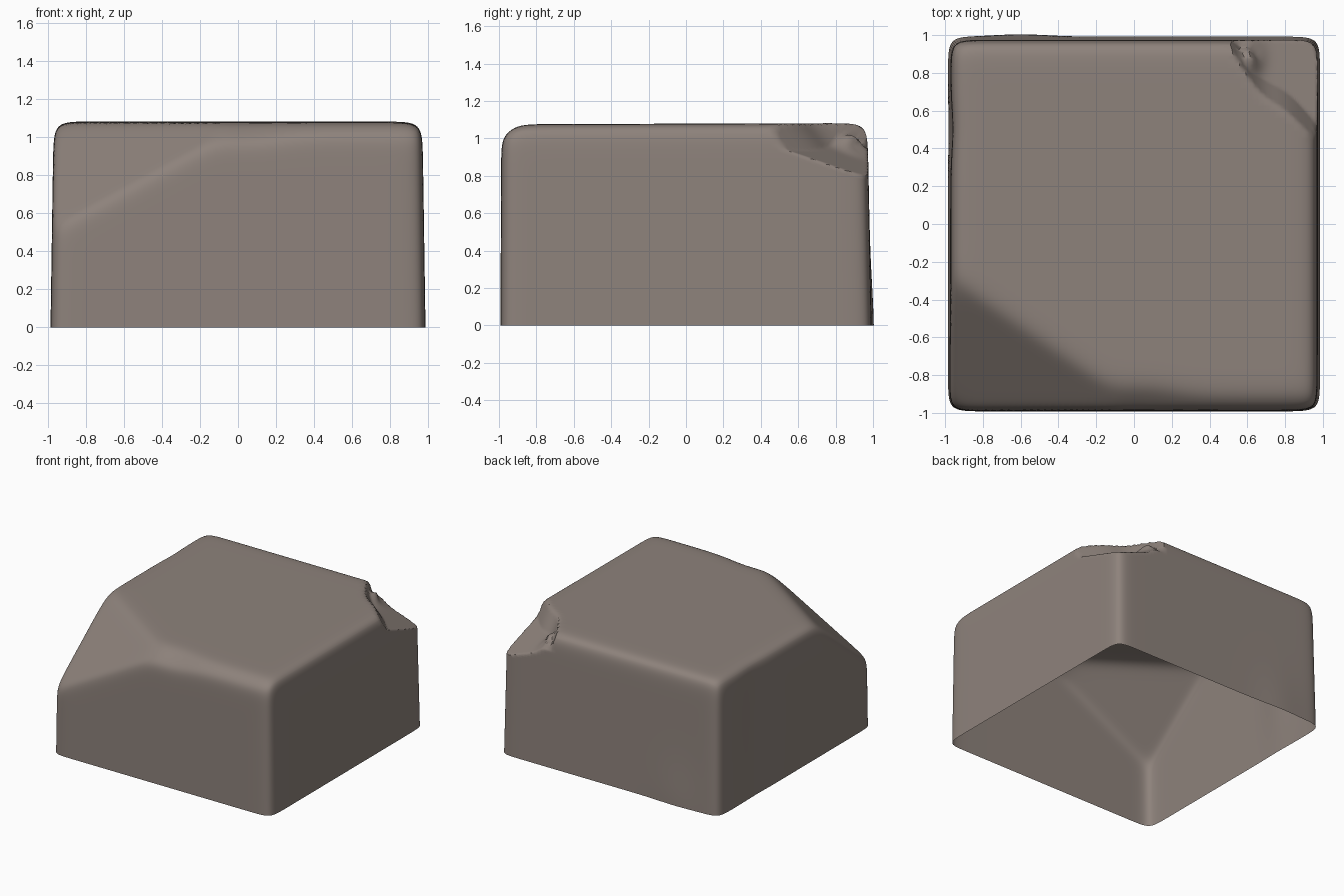
import bpy, bmesh, math
from mathutils import Vector

if "Cube" in bpy.data.objects:
    bpy.data.objects.remove(bpy.data.objects["Cube"])

TOP = 1.08


def dual(n, d):
    """Plane n.p = d, scaled so that dual.p = 1 on the plane."""
    return Vector(n) / d


def plane3(a, b, c):
    a, b, c = Vector(a), Vector(b), Vector(c)
    n = (b - a).cross(c - a)
    return n / n.dot(a)


def soft_max(vals, k):
    return sum(max(v, 0.0) ** k for v in vals) ** (1.0 / k)


def bump(a, b, w):
    return math.exp(-((a - b) / w) ** 2)


# slightly tapered walls and the top
WALLS = [dual((1, 0, 0.015), 0.985), dual((-1, 0, 0.015), 0.985),
         dual((0, -1, 0.004), 0.992), dual((0, 1, 0.02), 0.992),
         dual((0, -0.003, 1), 1.079)]
# worn front top edge
FRONT_WEAR = dual((0, -0.09, 0.11), 0.201)
# large broken corner, front left
CHIP = plane3((-0.05, -0.98, 1.02), (-0.97, -0.98, 0.52), (-0.97, -0.35, 1.02))
# small notch, back right: sloping floor and steep wall
NOTCH_FLOOR = plane3((0.97, 0.35, 1.0), (0.97, 0.97, 0.79), (0.5, 0.97, 0.95))
NOTCH_WALL = plane3((0.5, 0.95, 1.08), (0.97, 0.42, 1.08), (0.80, 0.75, 0.9))


def gauge(p):
    """1 on the stone's surface, measured along rays from the base centre."""
    box = soft_max([w.dot(p) for w in WALLS], 26)
    wear = FRONT_WEAR.dot(p) * (1 + 0.025 * bump(p.x, 0.05, 0.25))
    body = soft_max([box, wear, CHIP.dot(p)], 60)
    lump = bump(p.x, 0.61, 0.06) * bump(p.y, 0.88, 0.09)
    floor = NOTCH_FLOOR.dot(p) * (1 - 0.05 * lump)
    wall = NOTCH_WALL.dot(p) * (1 + 0.03 * bump(p.x, 0.66, 0.12))
    return max(body, min(floor, wall))


# open-bottomed stone block
bm = bmesh.new()
bmesh.ops.create_cube(bm, size=2)
bottom = [f for f in bm.faces if f.normal.z < -0.5]
bmesh.ops.delete(bm, geom=bottom, context='FACES_ONLY')
bmesh.ops.subdivide_edges(bm, edges=bm.edges[:], cuts=63, use_grid_fill=True)
for v in bm.verts:
    # crowd the rows toward the edges, then push onto the stone surface
    x, y = (0.5 * c + 0.5 * math.sin(c * math.pi / 2) for c in v.co.xy)
    z = math.sin((v.co.z + 1) * math.pi / 4) * TOP
    p = Vector((x * 0.98, y * 0.98, z))
    for _ in range(3):
        p /= gauge(p)
    # slight swelling low on the back, shallow dent on the left
    if p.y > 0.9:
        p.y += 0.012 * bump(p.x, -0.6, 0.2) * bump(p.z, 0, 0.3)
    if p.x < -0.9:
        p.x += 0.015 * bump(p.y, 0.5, 0.15) * bump(p.z, 0.6, 0.5)
    v.co = p
bmesh.ops.recalc_face_normals(bm, faces=bm.faces[:])
if max(bm.faces, key=lambda f: f.calc_center_median().z).normal.z < 0:
    bmesh.ops.reverse_faces(bm, faces=bm.faces[:])

mesh = bpy.data.meshes.new("stone_block")
bm.to_mesh(mesh)
bm.free()
stone = bpy.data.objects.new("stone_block", mesh)
bpy.context.collection.objects.link(stone)

mat = bpy.data.materials.new("brown_grey_stone")
mat.diffuse_color = (0.27, 0.225, 0.20, 1)
mat.use_nodes = True
mat.node_tree.nodes["Principled BSDF"].inputs["Base Color"].default_value = mat.diffuse_color
mesh.materials.append(mat)

bpy.context.view_layer.objects.active = stone
stone.select_set(True)
bpy.ops.object.shade_smooth_by_angle(angle=math.radians(40))
